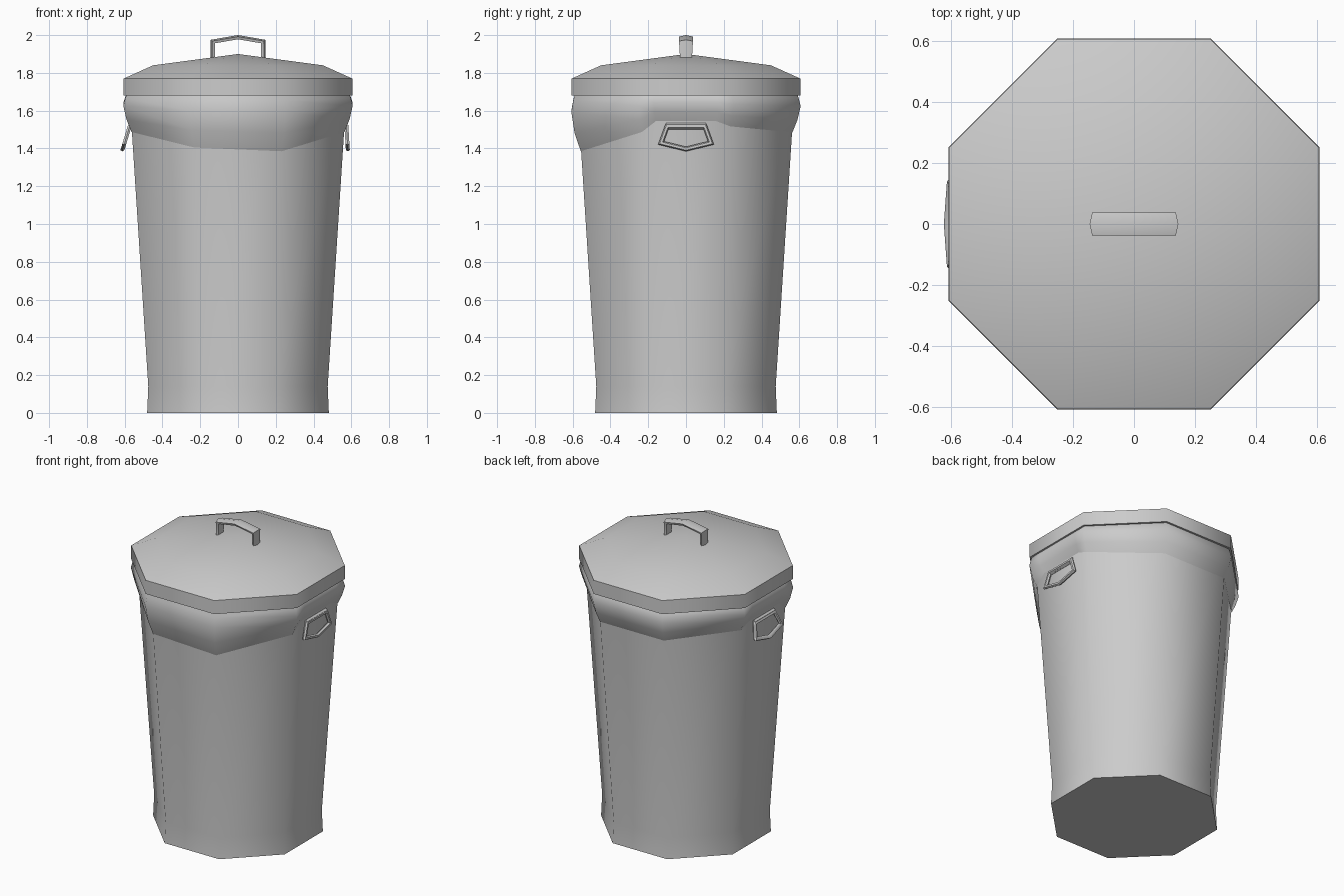
import bpy, math
from mathutils import Vector

if "Cube" in bpy.data.objects:
    bpy.data.objects.remove(bpy.data.objects["Cube"])

T = math.tan(math.pi / 8)          # half side of an octagon with apothem 1


def make(name, verts, faces, angle=50):
    me = bpy.data.meshes.new(name)
    me.from_pydata(verts, [], faces)
    ob = bpy.data.objects.new(name, me)
    bpy.context.collection.objects.link(ob)
    bpy.ops.object.select_all(action='DESELECT')
    ob.select_set(True)
    bpy.context.view_layer.objects.active = ob
    bpy.ops.object.mode_set(mode='EDIT')
    bpy.ops.mesh.select_all(action='SELECT')
    bpy.ops.mesh.normals_make_consistent(inside=False)
    bpy.ops.object.mode_set(mode='OBJECT')
    bpy.ops.object.shade_smooth_by_angle(angle=math.radians(angle))
    return ob


def skin(rings, n):
    """Quads between successive closed rings of n vertices."""
    return [(r * n + i, r * n + (i + 1) % n, (r + 1) * n + (i + 1) % n, (r + 1) * n + i)
            for r in range(rings - 1) for i in range(n)]


def octagon(a, z):
    r = a / math.cos(math.pi / 8)
    return [(r * math.cos(math.pi / 8 + i * math.pi / 4),
             r * math.sin(math.pi / 8 + i * math.pi / 4), z) for i in range(8)]


def sweep(name, path, section, place, closed=False):
    """Mitred sweep of section (normal, side) along a planar path; place maps (u, v, side) to 3D."""
    pts = [Vector(p) for p in path]
    n, k = len(pts), len(section)
    verts = []
    for i, p in enumerate(pts):
        a = pts[i - 1] if closed or i > 0 else None
        b = pts[(i + 1) % n] if closed or i < n - 1 else None
        d1 = (p - a).normalized() if a is not None else (b - p).normalized()
        d2 = (b - p).normalized() if b is not None else d1
        n1, n2 = Vector((-d1.y, d1.x)), Vector((-d2.y, d2.x))
        m = (n1 + n2) / (1 + n1.dot(n2))
        for off, side in section:
            q = p + m * off
            verts.append(place(q.x, q.y, side))
    faces = skin(n, k)
    if closed:
        L = (n - 1) * k
        faces += [(L + i, L + (i + 1) % k, (i + 1) % k, i) for i in range(k)]
    else:
        faces += [tuple(range(k)), tuple(range((n - 1) * k, n * k))]
    return make(name, verts, faces)


# Tapered octagonal bin, open under the lid
body = [(0.481, 0), (0.475, 0.14), (0.574, 1.68)]
verts = [v for a, z in body for v in octagon(a, z)]
make("bin_body", verts, skin(3, 8) + [tuple(range(8))])

# Lid: rim with turned-in lower edge and shallow domed top
lid = [(0.57, 1.69), (0.585, 1.68), (0.605, 1.68), (0.605, 1.77), (0.45, 1.84)]
verts = [v for a, z in lid for v in octagon(a, z)] + [(0, 0, 1.9)]
top = 8 * (len(lid) - 1)
make("lid", verts, skin(len(lid), 8) + [(top + i, top + (i + 1) % 8, top + 8) for i in range(8)])

# Liner folded over the rim: columns of (x, y, hem height), lifted above the side handles
cols = [(T, -1, 1.385), (1, -T, 1.487), (1, -0.28, 1.545), (1, 0.28, 1.545), (1, T, 1.517),
        (T, 1, 1.485), (-T, 1, 1.485), (-1, T, 1.517), (-1, 0.28, 1.545),
        (-1, -0.28, 1.545), (-1, -T, 1.487), (-T, -1, 1.405)]
verts = []
for t, a in [(0, 0.588), (0.12, 0.597), (0.32, 0.607), (0.68, 0.59), (1, None)]:
    for x, y, hem in cols:
        z = 1.69 + (hem - 1.69) * t
        s = a or 0.475 + (z - 0.14) * 0.0643 + 0.002
        verts.append((x * s, y * s, z))
make("bag_liner", verts, skin(5, len(cols)), 60)

# Lid handle: ridged strap, slightly peaked in the middle
strap = [(-0.133, 1.875), (-0.133, 1.965), (0, 1.988), (0.133, 1.965), (0.133, 1.875)]
handle = sweep("lid_handle", strap,
               [(0.012, 0), (0.004, 0.037), (-0.01, 0.03), (-0.01, -0.03), (0.004, -0.037)],
               lambda u, v, s: (u, s * (1 if v > 1.9 else 0.85), v))

# Side handles: hexagonal-section loops hanging from a hinge bar
hexa = [(0.012 * math.cos(i * math.pi / 3), 0.012 * math.sin(i * math.pi / 3)) for i in range(6)]
loop = [(-0.1, 0), (-0.132, -0.088), (0, -0.12), (0.132, -0.088), (0.1, 0)]
for side, name, tilt in [(1, "right", 0.06), (-1, "left", 0.3)]:
    sweep(name + "_handle", loop, hexa,
          lambda u, v, s: (side * (0.574 - v * tilt + s), u, 1.517 + v), closed=True)
    sweep(name + "_handle_hinge", [(-0.105, 0), (0.105, 0)], [(c * 1.4, d * 1.2) for c, d in hexa],
          lambda u, v, s: (side * (0.568 + s), u, 1.518 + v))
